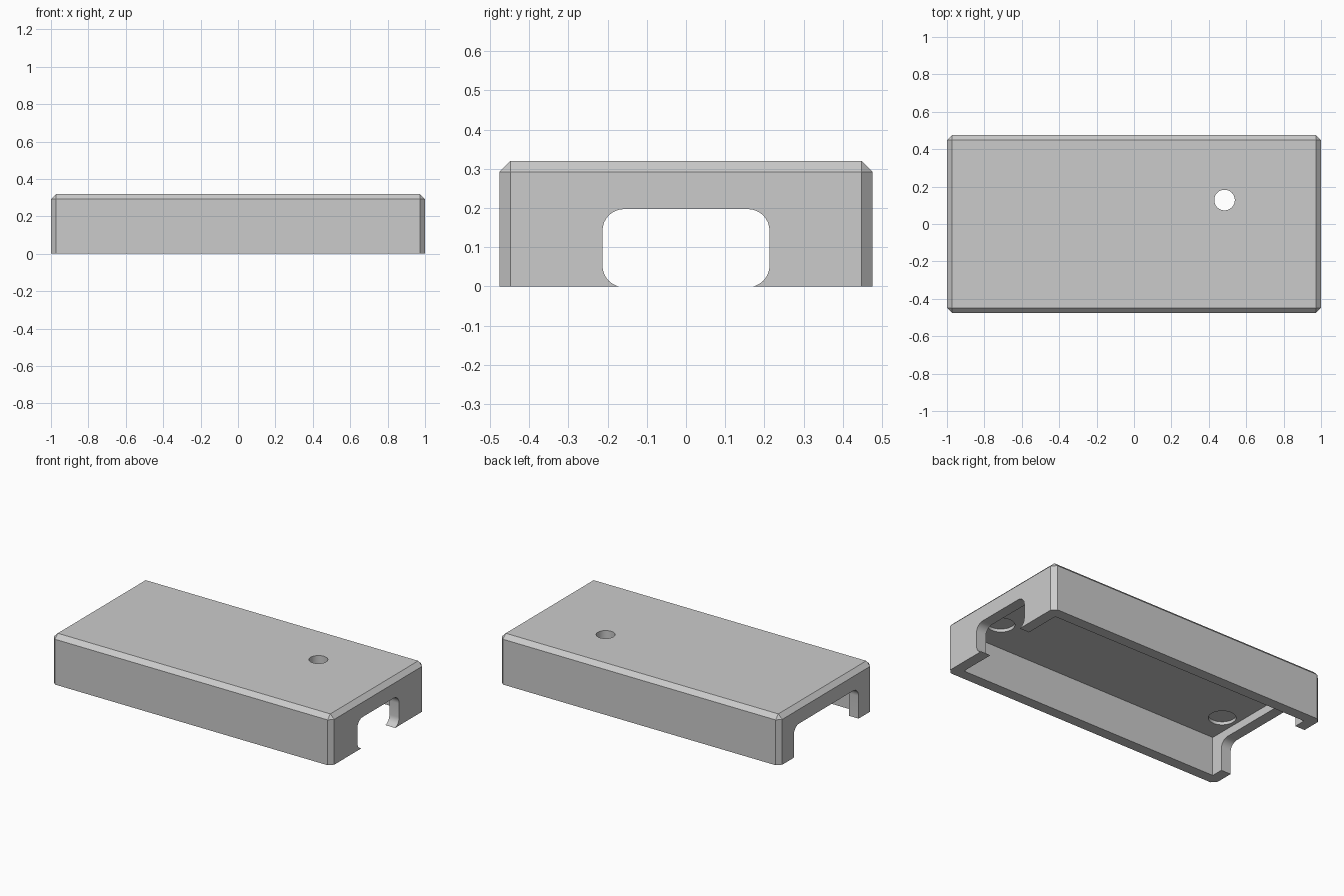
import bpy
import bmesh
import math
from mathutils import Matrix

default = bpy.data.objects.get("Cube")
if default:
    bpy.data.objects.remove(default, do_unlink=True)

HALF_X, HALF_Y, HEIGHT = 1.0, 0.476, 0.32
WALL, CHAMFER = 0.069, 0.028
CEILING = HEIGHT - WALL

grey = bpy.data.materials.new("light grey")
grey.use_nodes = True
color = (0.6, 0.6, 0.6, 1.0)
grey.diffuse_color = color
grey.node_tree.nodes["Principled BSDF"].inputs["Base Color"].default_value = color


def make_object(name, bm):
    bmesh.ops.recalc_face_normals(bm, faces=bm.faces)
    mesh = bpy.data.meshes.new(name)
    bm.to_mesh(mesh)
    bm.free()
    mesh.materials.append(grey)
    obj = bpy.data.objects.new(name, mesh)
    bpy.context.collection.objects.link(obj)
    return obj


def box(x, y, low, high):
    bm = bmesh.new()
    bmesh.ops.create_cube(bm, size=1)
    for v in bm.verts:
        v.co.x *= 2 * x
        v.co.y *= 2 * y
        v.co.z = high if v.co.z > 0 else low
    return bm


def cylinder(name, x, y, radius, low, high):
    bm = bmesh.new()
    bmesh.ops.create_cone(bm, cap_ends=True, segments=48, radius1=radius,
                          radius2=radius, depth=high - low,
                          matrix=Matrix.Translation((x, y, (low + high) / 2)))
    return make_object(name, bm)


def end_opening(name, x, half_width, low, high, radius):
    """Rounded rectangle in the YZ plane, pushed well through an end wall."""
    bm = bmesh.new()
    ring = []
    corners = ((1, high - radius), (-1, high - radius),
               (-1, low + radius), (1, low + radius))
    for quarter, (side, z) in enumerate(corners):
        for step in range(9):
            a = math.radians(90 * (quarter + step / 8))
            ring.append(bm.verts.new((x - 2 * WALL,
                                      side * (half_width - radius) + radius * math.cos(a),
                                      z + radius * math.sin(a))))
    face = bm.faces.new(ring)
    result = bmesh.ops.extrude_face_region(bm, geom=[face])
    moved = [g for g in result["geom"] if isinstance(g, bmesh.types.BMVert)]
    bmesh.ops.translate(bm, verts=moved, vec=(4 * WALL, 0, 0))
    return make_object(name, bm)


# Outer shell: chamfered on every edge except around the open bottom
bm = box(HALF_X, HALF_Y, 0, HEIGHT)
edges = [e for e in bm.edges if max(v.co.z for v in e.verts) > 0.1]
bmesh.ops.bevel(bm, geom=edges, offset=CHAMFER, segments=1,
                affect='EDGES', profile=0.5)
cover = make_object("cover", bm)

# Hollow inside, cable openings in both ends, and the hole in the top
cutters = [
    make_object("cavity", box(HALF_X - WALL, HALF_Y - WALL, -0.1, CEILING)),
    end_opening("rounded_opening", HALF_X, 0.213, -0.002, 0.197, 0.055),
    end_opening("wide_opening", -HALF_X, 0.33, -0.15, 0.2, 0.055),
    cylinder("top_hole", 0.484, 0.128, 0.055, 0.15, 0.4),
]

# Shallow round pockets in the ceiling near the four corners
for sx in (-1, 1):
    for sy in (-1, 1):
        cutters.append(cylinder("pocket", sx * 0.828, sy * 0.2, 0.08,
                                CEILING - 0.03, CEILING + 0.02))

for cutter in cutters:
    cutter.hide_render = True
    mod = cover.modifiers.new(cutter.name, 'BOOLEAN')
    mod.operation = 'DIFFERENCE'
    mod.solver = 'EXACT'
    mod.object = cutter

# Bake the cuts and drop the helpers
bpy.context.view_layer.update()
graph = bpy.context.evaluated_depsgraph_get()
baked = bpy.data.meshes.new_from_object(cover.evaluated_get(graph))
cover.modifiers.clear()
cover.data = baked
baked.materials.clear()
baked.materials.append(grey)
for poly in baked.polygons:
    poly.material_index = 0
for cutter in cutters:
    bpy.data.objects.remove(cutter, do_unlink=True)

# Smooth the round walls while keeping the edges sharp
bpy.ops.object.select_all(action='DESELECT')
bpy.context.view_layer.objects.active = cover
cover.select_set(True)
bpy.ops.object.shade_smooth_by_angle(angle=math.radians(20))
